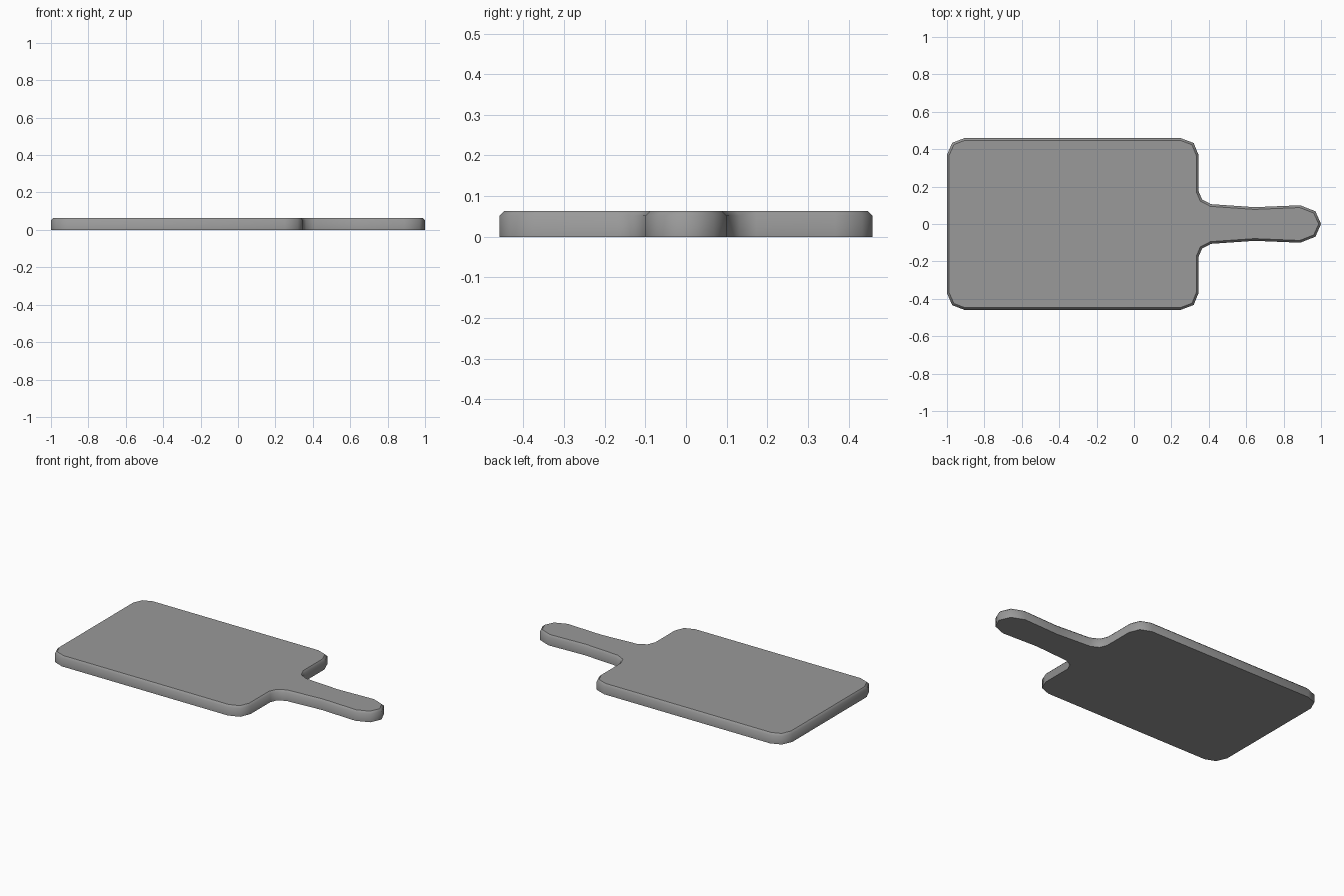
import bpy, bmesh

if "Cube" in bpy.data.objects:
    bpy.data.objects.remove(bpy.data.objects["Cube"])

THICKNESS = 0.064
CHAMFER = 0.012

# Half outline of the board, from the left edge round to the handle tip
half = [(-1.0, 0.37), (-0.972, 0.434), (-0.907, 0.459), (0.25, 0.459),
        (0.319, 0.433), (0.346, 0.367), (0.346, 0.173), (0.364, 0.131),
        (0.412, 0.106), (0.645, 0.09), (0.888, 0.1), (0.97, 0.068)]
outline = half + [(1.0, 0.0)] + [(x, -y) for x, y in reversed(half)]
outline.reverse()  # counter-clockwise, so the face points up

# Board: outline extruded upwards
bm = bmesh.new()
bottom = bm.faces.new([bm.verts.new((x, y, 0)) for x, y in outline])
ext = bmesh.ops.extrude_face_region(bm, geom=[bottom], use_keep_orig=True)
top_verts = [g for g in ext["geom"] if isinstance(g, bmesh.types.BMVert)]
bmesh.ops.translate(bm, verts=top_verts, vec=(0, 0, THICKNESS))
bmesh.ops.recalc_face_normals(bm, faces=bm.faces)

# Chamfer around the top rim only
rim = [e for e in bm.edges if all(v.co.z > THICKNESS / 2 for v in e.verts)]
bmesh.ops.bevel(bm, geom=rim, offset=CHAMFER, segments=1,
                profile=0.5, affect='EDGES')
bmesh.ops.recalc_face_normals(bm, faces=bm.faces)

# Smooth rounded sides, crisp borders of the flat top and bottom
for face in bm.faces:
    face.smooth = True
for edge in bm.edges:
    edge.smooth = not any(abs(f.normal.z) > 0.99 for f in edge.link_faces)

mesh = bpy.data.meshes.new("cutting_board")
bm.to_mesh(mesh)
bm.free()
board = bpy.data.objects.new("cutting_board", mesh)
bpy.context.collection.objects.link(board)

# Dark grey surface
grey = bpy.data.materials.new("dark_grey")
grey.diffuse_color = (0.32, 0.32, 0.32, 1)
grey.use_nodes = True
grey.node_tree.nodes["Principled BSDF"].inputs["Base Color"].default_value = grey.diffuse_color
mesh.materials.append(grey)
